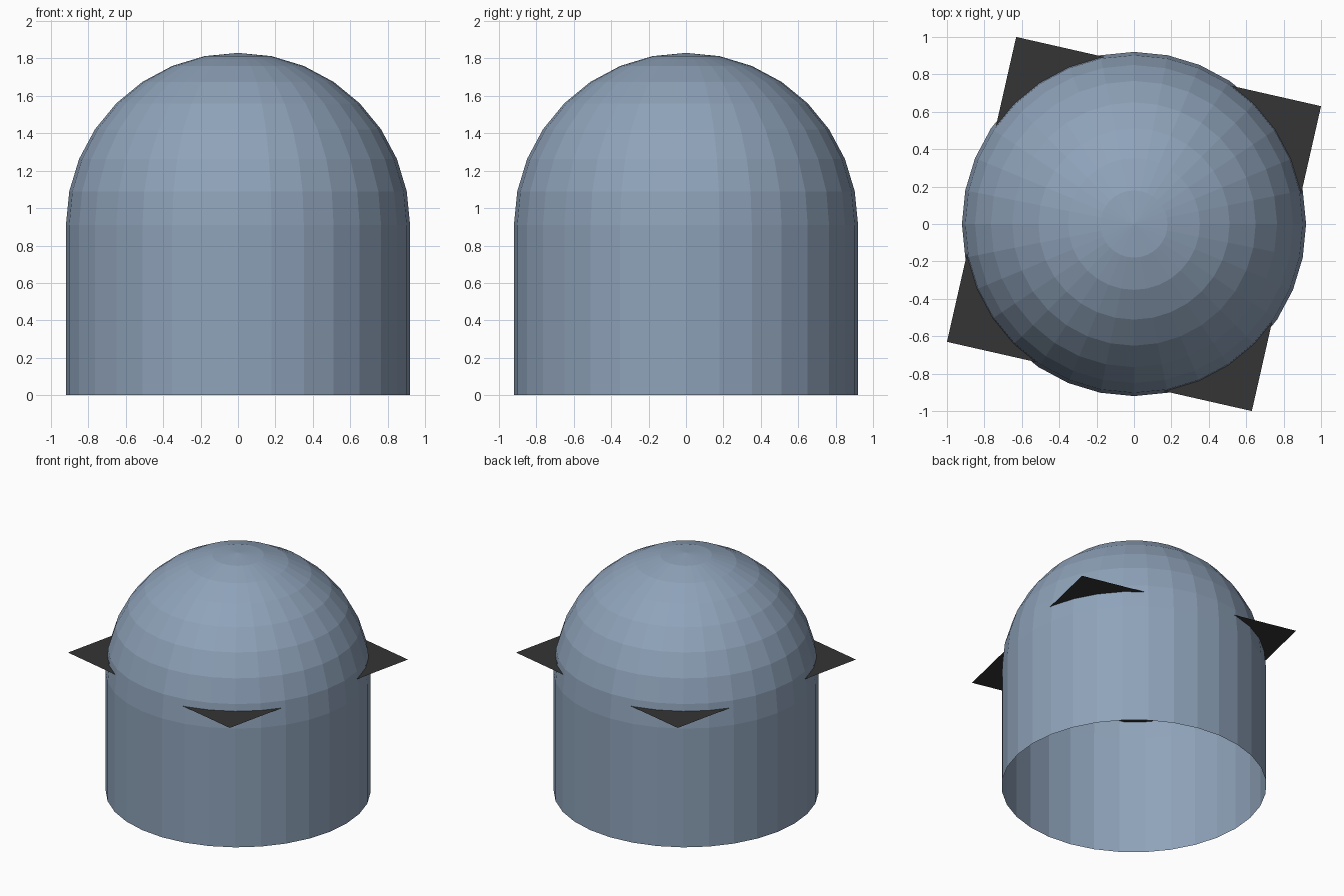
import bpy, bmesh, math

if "Cube" in bpy.data.objects:
    bpy.data.objects.remove(bpy.data.objects["Cube"])

R, BASE, SEG, RINGS = 0.92, 0.91, 32, 8


def material(name, rgb):
    m = bpy.data.materials.new(name)
    m.diffuse_color = (*rgb, 1)
    m.use_nodes = True
    m.node_tree.nodes["Principled BSDF"].inputs["Base Color"].default_value = m.diffuse_color
    return m


def finish(name, bm, mat):
    me = bpy.data.meshes.new(name)
    bm.to_mesh(me)
    bm.free()
    me.materials.append(mat)
    ob = bpy.data.objects.new(name, me)
    bpy.context.collection.objects.link(ob)
    return ob


blue = material("grey_blue", (0.275, 0.366, 0.491))
dark = material("charcoal", (0.035, 0.035, 0.035))

# Domed shell, open at the bottom: straight wall, then a quarter circle, lathed
profile = [(R, 0.0)] + [
    (R * math.cos(a), BASE + R * math.sin(a))
    for a in (math.pi / 2 * i / RINGS for i in range(RINGS))
]
bm = bmesh.new()
rings = [[bm.verts.new((r * math.cos(2 * math.pi * k / SEG),
                        r * math.sin(2 * math.pi * k / SEG), z))
          for k in range(SEG)] for r, z in profile]
for low, high in zip(rings, rings[1:]):
    for k in range(SEG):
        n = (k + 1) % SEG
        bm.faces.new((low[k], low[n], high[n], high[k]))
tip = bm.verts.new((0, 0, BASE + R))
for k in range(SEG):
    bm.faces.new((rings[-1][k], rings[-1][(k + 1) % SEG], tip))
finish("domed_shell", bm, blue)

# Thin square sheet passing through the shell, turned about z
bm = bmesh.new()
bm.faces.new([bm.verts.new((x, y, 0)) for x, y in
              ((1, 0.63), (-0.63, 1), (-1, -0.63), (0.63, -1))])
sheet = finish("square_sheet", bm, dark)
sheet.location.z = 1.037
